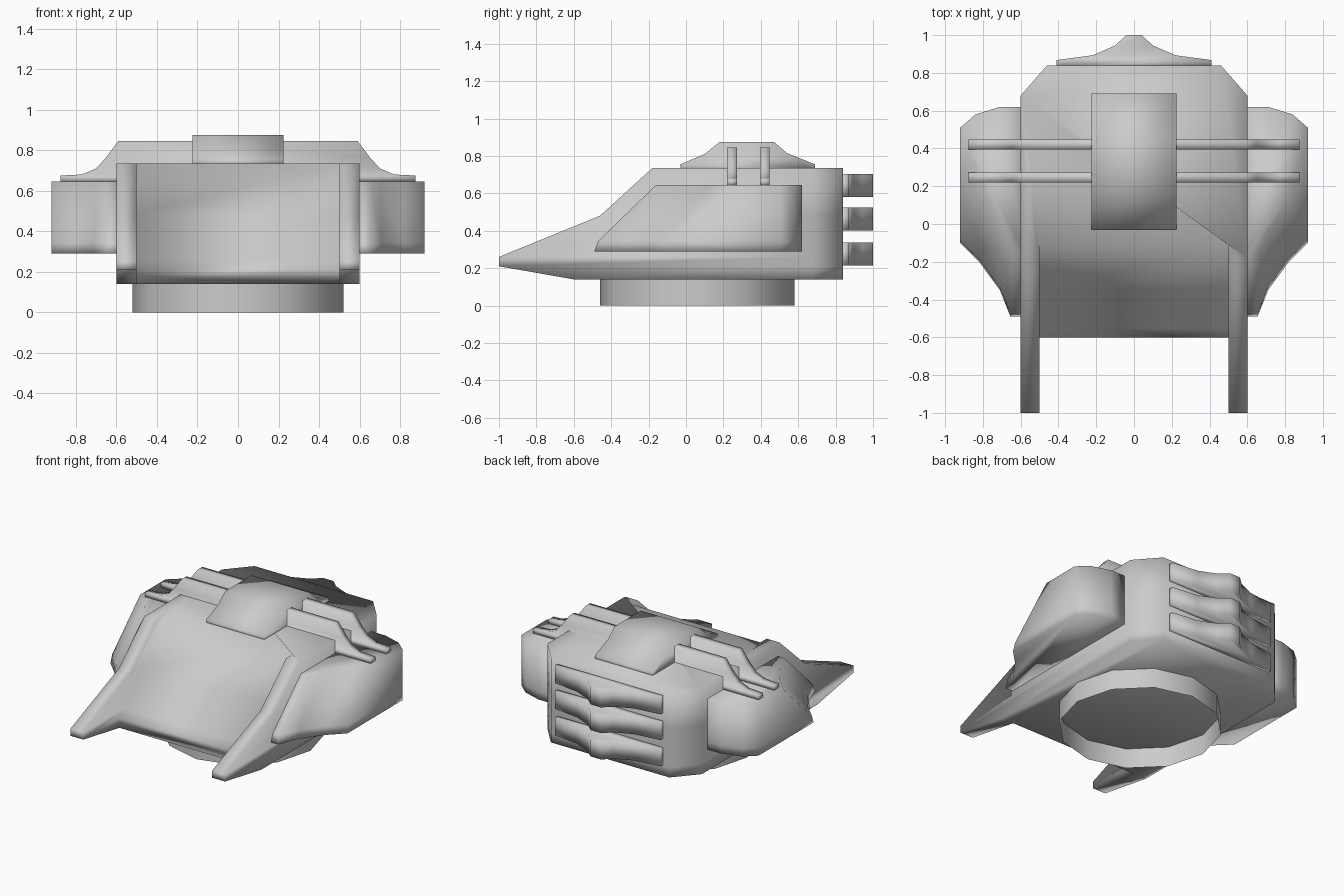
import bpy, bmesh
from mathutils import Vector

if "Cube" in bpy.data.objects:
    bpy.data.objects.remove(bpy.data.objects["Cube"])


def finish(bm, name, mirror=False):
    bmesh.ops.remove_doubles(bm, verts=bm.verts, dist=1e-4)
    bmesh.ops.recalc_face_normals(bm, faces=bm.faces)
    for f in bm.faces:
        f.smooth = True
    me = bpy.data.meshes.new(name)
    bm.to_mesh(me)
    bm.free()
    ob = bpy.data.objects.new(name, me)
    bpy.context.collection.objects.link(ob)
    if mirror:
        ob.modifiers.new("mirror", 'MIRROR').use_mirror_merge = False
    return ob


def loft(name, levels, mirror=False):
    """Stack of plan outlines [(z, [(x, y), ...]), ...] skinned and capped."""
    bm = bmesh.new()
    rings = [[bm.verts.new((x, y, z)) for x, y in pts] for z, pts in levels]
    n = len(rings[0])
    for a, b in zip(rings, rings[1:]):
        for i in range(n):
            j = (i + 1) % n
            bm.faces.new((a[i], a[j], b[j], b[i]))
    bm.faces.new(rings[0])
    bm.faces.new(rings[-1])
    return finish(bm, name, mirror)


def extrude(name, pts, offset):
    """Closed 3D profile pushed along an offset vector."""
    bm = bmesh.new()
    face = bm.faces.new([bm.verts.new(p) for p in pts])
    new = bmesh.ops.extrude_face_region(bm, geom=[face], use_keep_orig=True)["geom"]
    bmesh.ops.translate(bm, vec=Vector(offset),
                        verts=[v for v in new if isinstance(v, bmesh.types.BMVert)])
    return finish(bm, name)


def both_sides(half):
    return half + [(-x, y) for x, y in reversed(half)]


# Hull: sloped nose plate between two long front prongs, chamfered rear corners
def hull_outline(nose_y, prong_y):
    return both_sides([(0.5, nose_y), (0.5, prong_y), (0.6, prong_y),
                       (0.6, 0.68), (0.46, 0.84)])


hull_rows = [(0.14, -0.6, -0.6), (0.21, -0.6, -1.0), (0.26, -0.553, -1.0),
             (0.48, -0.348, -0.46), (0.735, -0.11, -0.18)]
loft("hull", [(z, hull_outline(n, p)) for z, n, p in hull_rows])


# Side pods: curved front edge leaning back towards the top
def pod_outline(s):
    front = [(0.92, -0.10), (0.82, -0.20), (0.71, -0.35), (0.655, -0.49), (0.58, -0.49)]
    rear = [(0.58, 0.62), (0.71, 0.62), (0.84, 0.58), (0.92, 0.51)]
    return rear + [(x, y + s) for x, y in front]


loft("side_pod", [(0.29, pod_outline(0)), (0.345, pod_outline(0.02)),
                  (0.645, pod_outline(0.33))], mirror=True)

# Roof housing
roof = [(-0.03, 0.72), (-0.03, 0.755), (0.10, 0.81), (0.18, 0.875),
        (0.47, 0.875), (0.54, 0.815), (0.69, 0.755), (0.69, 0.72)]
extrude("roof_housing", [(-0.225, y, z) for y, z in roof], (0.45, 0, 0))

# Two cross ribs draped over the roof and pods
rib = both_sides([(0.59, 0.845), (0.65, 0.765), (0.70, 0.71), (0.77, 0.68),
                  (0.875, 0.675), (0.875, 0.643)])
for i, y in enumerate((0.22, 0.395)):
    extrude(f"cross_rib_{i + 1}", [(x, y, z) for x, z in rib], (0, 0.052, 0))

# Three rear slats flaring to a centre point
slat = both_sides([(0.41, 0.83), (0.41, 0.868), (0.22, 0.893), (0.10, 0.945), (0.04, 1.0)])
for i, z in enumerate((0.215, 0.40, 0.58)):
    extrude(f"rear_slat_{i + 1}", [(x, y, z) for x, y in slat], (0, 0, 0.123))

# Open mounting ring underneath
bpy.ops.mesh.primitive_cylinder_add(vertices=12, radius=0.52, depth=0.14,
                                    end_fill_type='NOTHING', location=(0, 0.06, 0.07))
ring = bpy.context.object
ring.name = "base_ring"
bpy.ops.object.shade_smooth()
